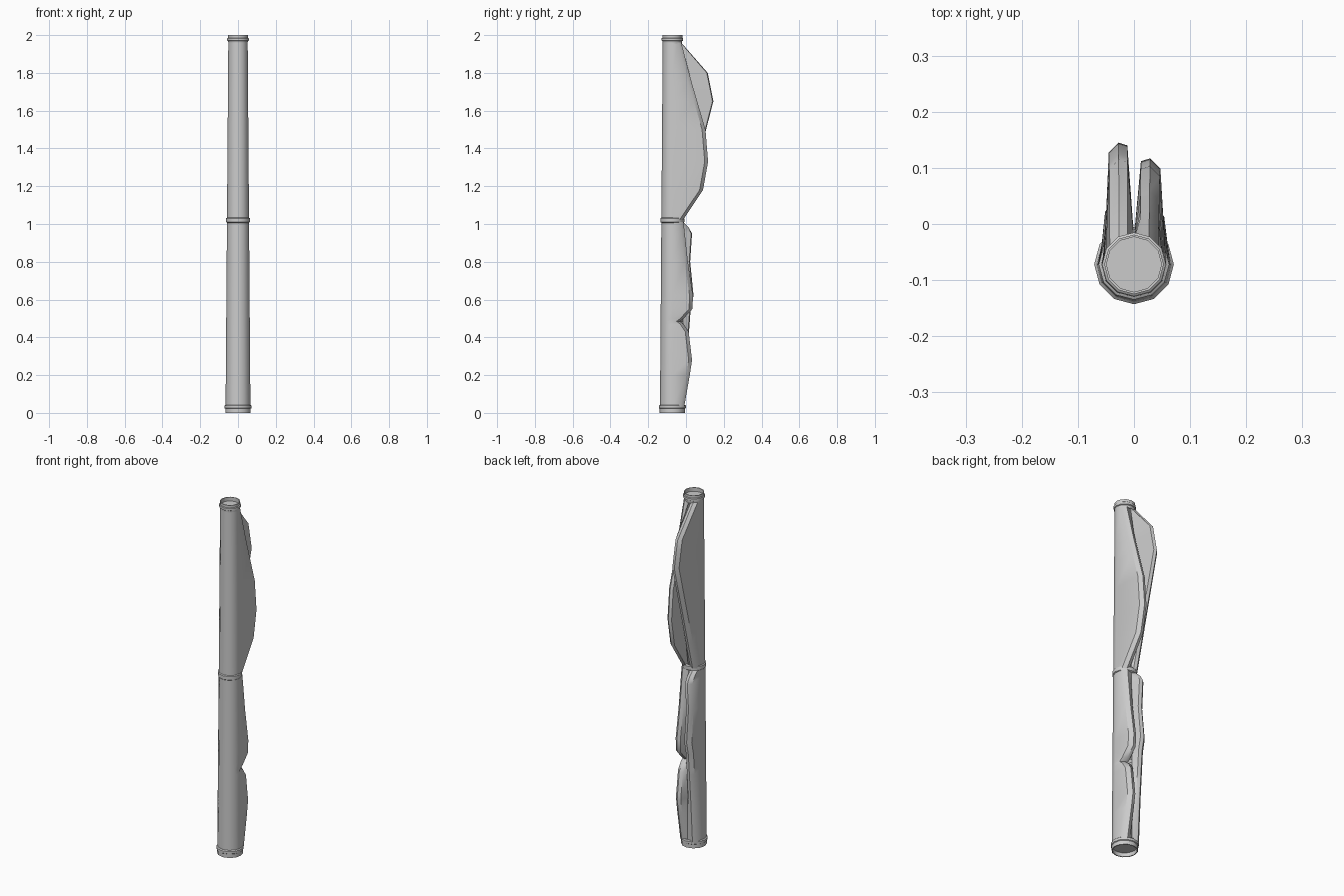
import bpy, math

if "Cube" in bpy.data.objects:
    bpy.data.objects.remove(bpy.data.objects["Cube"])

CY = -0.072  # pole axis


def radius(z):
    return 0.066 - 0.0075 * z


def finish(name, verts, faces):
    me = bpy.data.meshes.new(name)
    me.from_pydata(verts, [], faces)
    ob = bpy.data.objects.new(name, me)
    bpy.context.collection.objects.link(ob)
    bpy.ops.object.select_all(action='DESELECT')
    bpy.context.view_layer.objects.active = ob
    ob.select_set(True)
    bpy.ops.object.mode_set(mode='EDIT')
    bpy.ops.mesh.select_all(action='SELECT')
    bpy.ops.mesh.normals_make_consistent(inside=False)
    bpy.ops.object.mode_set(mode='OBJECT')
    bpy.ops.object.shade_smooth_by_angle(angle=math.radians(40))
    return ob


def bridge(rows, n):
    return [(i * n + j, i * n + (j + 1) % n, (i + 1) * n + (j + 1) % n, (i + 1) * n + j)
            for i in range(rows - 1) for j in range(n)]


def lathe(name, profile, n=12):
    verts = [(r * math.cos(2 * math.pi * j / n), CY + r * math.sin(2 * math.pi * j / n), z)
             for r, z in profile for j in range(n)]
    faces = bridge(len(profile), n)
    faces.append(tuple(range(n)))
    faces.append(tuple(range((len(profile) - 1) * n, len(profile) * n)))
    return finish(name, verts, faces)


def sample(keys, z):
    for (z0, y0), (z1, y1) in zip(keys, keys[1:]):
        if z0 <= z <= z1:
            return y0 + (y1 - y0) * (z - z0) / (z1 - z0)
    return keys[-1][1]


def lobe(r, e, s):
    # outer edge, ridge and inner edge of one fold
    drop = 0.018
    return [(s * 0.84 * r, e - drop), (s * 0.52 * r, e), (s * 0.22 * r, e - 0.005)]


def furled(name, left, right):
    zs = sorted({z for z, _ in left + right})
    verts = []
    for z in zs:
        r = radius(z)
        ring = [(r * math.cos(math.pi * (1 + j / 6)), CY + r * math.sin(math.pi * (1 + j / 6)))
                for j in range(7)]
        ring += lobe(r, sample(right, z), 1)
        ring.append((0, CY + 0.88 * r))
        ring += lobe(r, sample(left, z), -1)[::-1]
        verts += [(x, y, z) for x, y in ring]
    n = len(ring)
    faces = bridge(len(zs), n)
    faces += [tuple(range(n)), tuple(range(len(verts) - n, len(verts)))]
    return finish(name, verts, faces)


# upper wrap with two large pleats, (z, pleat depth)
furled("upper_wrap",
       [(1.02, -0.017), (1.65, 0.145), (1.8, 0.115), (1.96, -0.025)],
       [(1.02, -0.017), (1.18, 0.09), (1.33, 0.117), (1.5, 0.103), (1.75, 0.03), (1.96, -0.025)])

# lower wrap with small pleats and a notch
furled("lower_wrap",
       [(0.03, -0.01), (0.3, 0.006), (0.55, 0.025), (0.62, 0.04), (0.8, 0.022),
        (0.95, 0.032), (0.98, 0.015), (1.01, -0.015)],
       [(0.03, -0.01), (0.2, 0.02), (0.28, 0.032), (0.43, 0.014), (0.47, -0.012), (0.485, -0.032),
        (0.5, -0.012), (0.55, 0.034), (0.62, 0.037), (0.8, 0.01), (1.01, -0.013)])

# end sleeves with recessed caps and raised bands, and the middle band
lathe("bottom_sleeve", [(0.062, 0.022), (0.062, 0), (0.067, 0), (0.067, 0.022), (0.071, 0.025),
                        (0.071, 0.038), (0.066, 0.043)])
lathe("middle_band", [(0.058, 1.006), (0.063, 1.01), (0.063, 1.03), (0.058, 1.034)])
lathe("top_sleeve", [(0.051, 1.955), (0.052, 1.968), (0.057, 1.971), (0.057, 1.983), (0.053, 1.986),
                     (0.053, 2.0), (0.049, 2.0), (0.049, 1.978)])
